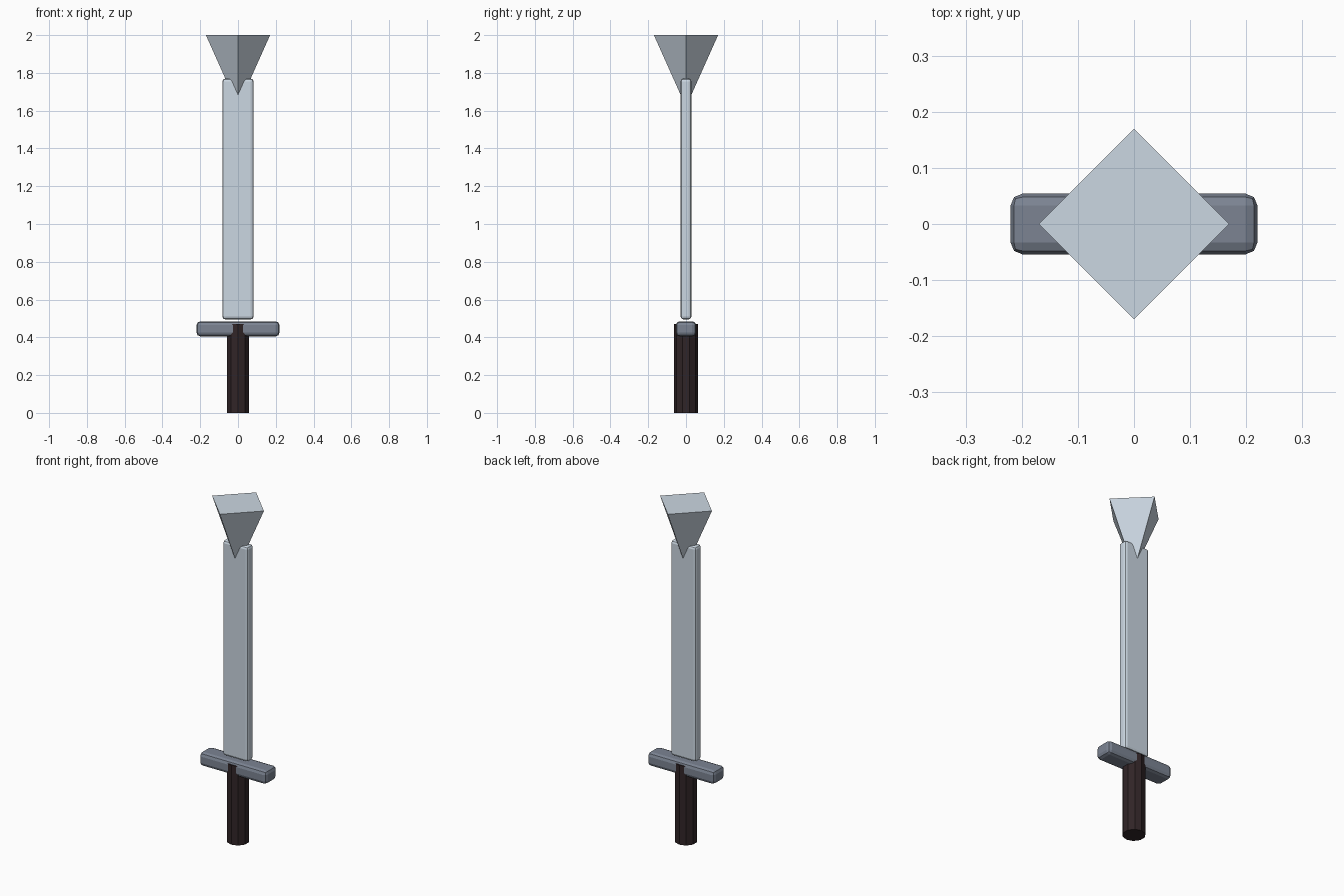
import bpy

if "Cube" in bpy.data.objects:
    bpy.data.objects.remove(bpy.data.objects["Cube"])


def material(name, rgb):
    mat = bpy.data.materials.new(name)
    mat.diffuse_color = (*rgb, 1)
    mat.use_nodes = True
    mat.node_tree.nodes["Principled BSDF"].inputs["Base Color"].default_value = mat.diffuse_color
    return mat


steel = material("steel", (0.60, 0.68, 0.76))
dark_steel = material("dark_steel", (0.20, 0.23, 0.29))
leather = material("leather", (0.03, 0.018, 0.02))


def finish(name, mat):
    obj = bpy.context.object
    obj.name = name
    obj.data.materials.append(mat)
    return obj


def beveled_box(name, size, z0, bevel, mat):
    bpy.ops.mesh.primitive_cube_add(size=1, location=(0, 0, z0 + size[2] / 2))
    obj = finish(name, mat)
    obj.scale = size
    bpy.ops.object.transform_apply(location=False, rotation=False, scale=True)
    mod = obj.modifiers.new("bevel", 'BEVEL')
    mod.width = bevel
    mod.segments = 2
    return obj


# Ten-sided grip, its front and back ridges poking through the guard
bpy.ops.mesh.primitive_cylinder_add(vertices=10, radius=0.0625, depth=0.47,
                                    location=(0, 0, 0.235))
finish("grip", leather)

# Crossguard and blade
beveled_box("crossguard", (0.44, 0.108, 0.08), 0.405, 0.021, dark_steel)
beveled_box("blade", (0.165, 0.057, 1.275), 0.495, 0.015, steel)

# Inverted four-sided pyramid sunk into the top of the blade
bpy.ops.mesh.primitive_cone_add(vertices=4, radius1=0, radius2=0.17, depth=0.38,
                                location=(0, 0, 1.81))
finish("blade_tip", steel)
